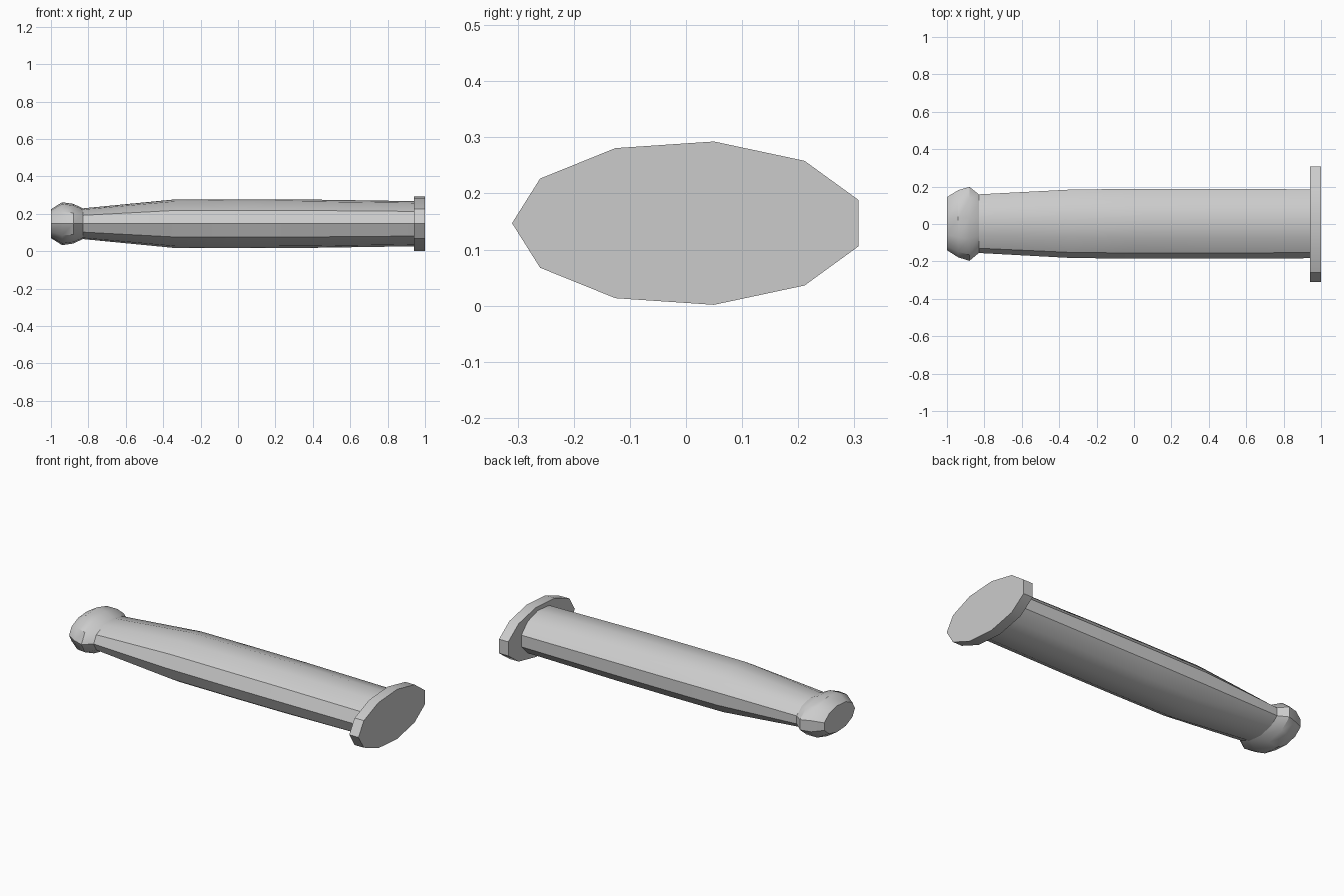
import bpy, bmesh
from math import cos, sin, pi, radians

cube = bpy.data.objects.get("Cube")
if cube:
    bpy.data.objects.remove(cube)

SIDES = 11
CENTRE_Y, CENTRE_Z = 0.005, 0.147

grey = bpy.data.materials.new("plain_grey")
grey.use_nodes = True
colour = (0.6, 0.6, 0.6, 1)
grey.diffuse_color = colour
grey.node_tree.nodes["Principled BSDF"].inputs["Base Color"].default_value = colour


def loft(name, stations):
    """Skin elliptical rings (x, y radius, z radius) along x and cap both ends."""
    bm = bmesh.new()
    rings = []
    for x, ry, rz in stations:
        angles = [2 * pi * k / SIDES for k in range(SIDES)]
        rings.append([bm.verts.new((x, CENTRE_Y - ry * cos(a), CENTRE_Z + rz * sin(a)))
                      for a in angles])
    for a, b in zip(rings, rings[1:]):
        for k in range(SIDES):
            n = (k + 1) % SIDES
            bm.faces.new((a[k], a[n], b[n], b[k]))
    bm.faces.new(rings[0])
    bm.faces.new(rings[-1])
    bmesh.ops.recalc_face_normals(bm, faces=bm.faces)
    mesh = bpy.data.meshes.new(name)
    bm.to_mesh(mesh)
    bm.free()
    mesh.materials.append(grey)
    obj = bpy.data.objects.new(name, mesh)
    bpy.context.collection.objects.link(obj)
    bpy.ops.object.select_all(action='DESELECT')
    obj.select_set(True)
    bpy.context.view_layer.objects.active = obj
    bpy.ops.object.shade_smooth_by_angle(angle=radians(33))
    return obj


# Rounded knob at the end of the grip
loft("pommel", [(-1, 0.145, 0.078), (-0.94, 0.183, 0.116),
                (-0.88, 0.202, 0.107), (-0.83, 0.16, 0.083)])

# Long grip, tapering towards the knob
loft("grip", [(-0.83, 0.16, 0.083), (-0.33, 0.187, 0.132), (0, 0.19, 0.132),
              (0.35, 0.19, 0.131), (0.94, 0.188, 0.122)])

# Wide flat plate at the other end
loft("guard", [(0.94, 0.315, 0.147), (1, 0.315, 0.147)])
